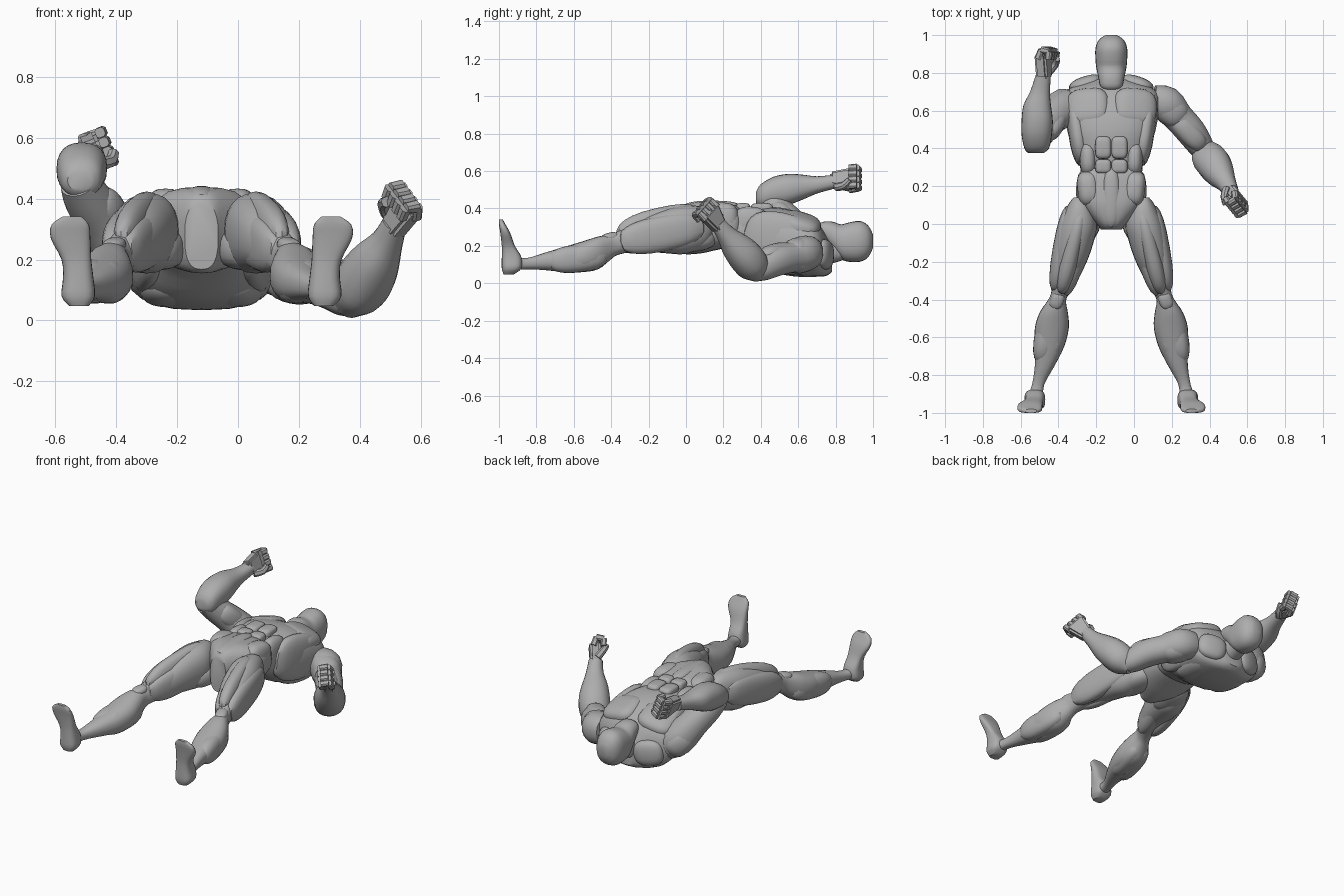
import bpy
import bmesh
import math
from mathutils import Vector, Matrix

cube = bpy.data.objects.get("Cube")
if cube:
    bpy.data.objects.remove(cube, do_unlink=True)

MIDLINE = -0.12  # the body's plane of symmetry

grey = bpy.data.materials.new("plain grey")
grey.use_nodes = True
grey.diffuse_color = (0.42, 0.42, 0.42, 1)
grey.node_tree.nodes["Principled BSDF"].inputs["Base Color"].default_value = grey.diffuse_color


def finish(name, bm, side=1, angle=35):
    """Optionally reflect the mesh across the midline, then turn it into a smooth object."""
    if side < 0:
        for vert in bm.verts:
            vert.co.x = 2 * MIDLINE - vert.co.x
    bmesh.ops.recalc_face_normals(bm, faces=bm.faces)
    mesh = bpy.data.meshes.new(name)
    bm.to_mesh(mesh)
    bm.free()
    mesh.materials.append(grey)
    obj = bpy.data.objects.new(name, mesh)
    bpy.context.collection.objects.link(obj)
    bpy.ops.object.select_all(action="DESELECT")
    obj.select_set(True)
    bpy.context.view_layer.objects.active = obj
    bpy.ops.object.shade_smooth_by_angle(angle=math.radians(angle))


def rounded(angle, power):
    """Point on a superellipse; a lower power gives a squarer outline."""
    c, s = math.cos(angle), math.sin(angle)
    return (math.copysign(abs(c) ** power, c), math.copysign(abs(s) ** power, s))


def refine(rows, steps):
    """Catmull-Rom interpolation between the given rows."""
    result = []
    for i in range(len(rows) - 1):
        p, q, r, s = (rows[max(0, min(len(rows) - 1, i + k))] for k in (-1, 0, 1, 2))
        for step in range(steps):
            t = step / steps
            result.append([b + 0.5 * t * (c - a + t * (2 * a - 5 * b + 4 * c - d + t * (3 * (b - c) + d - a)))
                           for a, b, c, d in zip(p, q, r, s)])
    result.append(list(rows[-1]))
    return result


def skin(name, rings, side):
    """Bridge a list of point rings and cap both ends."""
    bm = bmesh.new()
    loops = [[bm.verts.new(point) for point in ring] for ring in rings]
    for low, high in zip(loops, loops[1:]):
        for i in range(len(low)):
            j = (i + 1) % len(low)
            bm.faces.new((low[i], low[j], high[j], high[i]))
    bm.faces.new(loops[0])
    bm.faces.new(loops[-1])
    finish(name, bm, side)


def loft(name, axis, rows, side=1, power=0.85, sides=24):
    """Sections across the y or z axis, each row: station, x range, other range."""
    rings = []
    for t, x0, x1, b0, b1 in refine(rows, 3):
        ring = []
        for k in range(sides):
            u, v = rounded(math.tau * k / sides, power)
            x = (x0 + x1) / 2 + u * (x1 - x0) / 2
            b = (b0 + b1) / 2 + v * (b1 - b0) / 2
            ring.append((x, t, b) if axis == "y" else (x, b, t))
        rings.append(ring)
    skin(name, rings, side)


def body(name, rows, power=0.85):
    """Symmetric loft, each row: y, half width, lowest z, highest z."""
    loft(name, "y", [(y, MIDLINE - w, MIDLINE + w, low, high) for y, w, low, high in rows], power=power)


def tube(name, rows, sides=18, steps=3, power=0.9, matrix=Matrix()):
    """Round limb along a path, each row: x, y, z, radius."""
    rows = refine(rows, steps)
    points = [Vector(row[:3]) for row in rows]
    rings = []
    for i, (point, row) in enumerate(zip(points, rows)):
        along = (points[min(i + 1, len(points) - 1)] - points[max(i - 1, 0)]).normalized()
        across = along.cross(Vector((0, 0, 1))).normalized()
        up = across.cross(along)
        ring = []
        for k in range(sides):
            u, v = rounded(math.tau * (k + 0.5) / sides, power)
            ring.append(matrix @ (point + (across * u + up * v) * row[3]))
        rings.append(ring)
    skin(name, rings, 1)


def lobe(name, start, end, width, depth, side=1, power=0.8, roll=0):
    """Muscle bulge stretched between two points, rolled about its length in degrees."""
    start, end = Vector(start), Vector(end)
    along = (end - start).normalized()
    across = along.cross(Vector((0, 0, 1))).normalized()
    across.rotate(Matrix.Rotation(math.radians(roll), 3, along))
    up = across.cross(along)
    frame = Matrix((across * width, along * (end - start).length / 2, up * depth)).transposed()
    bm = bmesh.new()
    bmesh.ops.create_uvsphere(bm, u_segments=20, v_segments=12, radius=1)
    for vert in bm.verts:
        x, y, z = (math.copysign(abs(c) ** power, c) for c in vert.co)
        vert.co = (start + end) / 2 + frame @ Vector((x, y, z))
    finish(name, bm, side)


# Head, neck and torso
body("head", [(0.71, .035, .26, .31), (0.73, .058, .24, .328), (0.78, .07, .185, .33), (0.83, .08, .13, .315),
              (0.87, .084, .115, .325), (0.93, .084, .115, .333), (0.975, .066, .14, .308), (1.0, .03, .19, .26)])
body("neck", [(0.68, .08, .08, .27), (0.76, .062, .1, .25), (0.86, .06, .13, .25)])
body("ribcage", [(0.78, .06, .06, .2), (0.75, .14, .04, .255), (0.7, .245, .035, .325), (0.6, .25, .035, .38),
                 (0.5, .235, .05, .405), (0.42, .208, .08, .405), (0.33, .17, .15, .395), (0.25, .162, .19, .39)],
     power=0.76)
body("pelvis", [(0.295, .135, .22, .4), (0.26, .175, .2, .42), (0.15, .186, .175, .436),
                (0.08, .15, .16, .438), (0.0, .078, .155, .422), (-0.03, .055, .168, .385)], power=0.74)
lobe("lower_abdomen", (MIDLINE, .3, .4), (MIDLINE, -.02, .4), .05, .042)

for side, label in ((1, "left"), (-1, "right")):
    # Trunk muscles
    lobe(label + "_pectoral", (.005, .715, .275), (.0, .515, .34), .118, .062, side, 0.68, -14)
    lobe(label + "_trapezius", (-.07, .765, .14), (.1, .71, .17), .045, .08, side)
    lobe(label + "_latissimus", (.085, .68, .2), (.035, .31, .28), .05, .14, side)
    lobe(label + "_shoulder_blade", (.0, .73, .11), (-.03, .42, .13), .1, .075, side)
    lobe(label + "_oblique", (.005, .44, .32), (.0, .25, .33), .045, .085, side)
    lobe(label + "_hip", (.01, .28, .34), (-.01, .09, .35), .06, .088, side, 0.68)
    lobe(label + "_glute", (-.01, .16, .25), (.05, -.1, .225), .09, .07, side)
    for row, (y, half) in enumerate(((0.405, .06), (0.305, .038))):
        lobe(f"{label}_abdominal_{row}", (MIDLINE + .043, y + half, .395), (MIDLINE + .043, y - half, .395),
             .043, .034, side, 0.55)

    # Leg
    loft(label + "_leg", "y", [
        (.14, .03, .08, .27, .37), (.1, -.01, .11, .2, .405), (0, -.045, .155, .157, .418), (-.1, -.025, .175, .16, .4),
        (-.2, .01, .185, .168, .365), (-.3, .06, .19, .165, .31), (-.37, .105, .2, .15, .275),
        (-.41, .12, .22, .12, .26), (-.47, .11, .26, .075, .25), (-.55, .105, .285, .06, .225),
        (-.65, .13, .285, .06, .195), (-.75, .18, .285, .07, .165), (-.85, .235, .3, .075, .135),
        (-.92, .24, .325, .07, .14)], side)
    lobe(label + "_outer_thigh", (.1, .1, .31), (.18, -.36, .22), .05, .095, side)
    lobe(label + "_front_thigh", (.03, .1, .36), (.145, -.37, .25), .05, .1, side)
    lobe(label + "_inner_thigh", (0, .02, .3), (.13, -.38, .22), .05, .09, side)
    lobe(label + "_kneecap", (.15, -.36, .255), (.185, -.45, .235), .036, .026, side)
    lobe(label + "_outer_calf", (.2, -.42, .15), (.255, -.74, .115), .058, .074, side)
    lobe(label + "_inner_calf", (.15, -.42, .15), (.205, -.72, .115), .058, .074, side)
    loft(label + "_foot", "z", [
        (.048, .25, .315, -.975, -.92), (.08, .23, .34, -.985, -.88), (.14, .235, .335, -.985, -.88),
        (.2, .242, .34, -.985, -.915), (.27, .245, .375, -.993, -.94), (.315, .25, .372, -1, -.965),
        (.342, .275, .335, -1, -.98)], side, power=0.68)

# Left arm, hanging outward with the elbow bent
tube("left_upper_arm", [(.1, .655, .17, .08), (.17, .635, .16, .095), (.23, .57, .14, .082), (.3, .49, .12, .08),
                        (.355, .41, .08, .068), (.375, .37, .06, .052)])
lobe("left_deltoid", (.11, .675, .17), (.27, .54, .13), .085, .095)
lobe("left_biceps", (.2, .58, .17), (.37, .4, .13), .06, .065)
tube("left_forearm", [(.355, .395, .03, .035), (.382, .365, .08, .082), (.42, .32, .14, .092), (.455, .265, .2, .078),
                      (.49, .215, .26, .052), (.515, .17, .32, .04)])

# Right arm, raised with the forearm beside the head
tube("right_upper_arm", [(-.31, .63, .18, .085), (-.375, .61, .23, .098), (-.44, .555, .32, .085),
                         (-.495, .48, .4, .075), (-.525, .42, .455, .06)])
lobe("right_deltoid", (-.33, .655, .15), (-.435, .575, .3), .095, .08)
lobe("right_biceps", (-.39, .6, .28), (-.465, .46, .42), .06, .063)
loft("right_forearm", "y", [
    (.375, -.56, -.48, .43, .49), (.4, -.58, -.45, .405, .53), (.47, -.595, -.435, .41, .57),
    (.55, -.595, -.43, .42, .585), (.63, -.585, -.44, .45, .58), (.7, -.55, -.445, .48, .572),
    (.79, -.52, -.44, .505, .58)])


def fist(label, wrist, forward, stack, thumb):
    """Closed hand: fingers are stacked along one axis and curl across the palm."""
    forward = Vector(forward).normalized()
    stack = Vector(stack)
    stack = (stack - forward * stack.dot(forward)).normalized()
    curl = forward.cross(stack)
    place = Matrix.Translation(wrist) @ Matrix((curl, forward, stack)).transposed().to_4x4()
    # Palm block, narrowed toward the wrist
    bm = bmesh.new()
    bmesh.ops.create_cube(bm, size=1)
    for vert in bm.verts:
        spread = 0.13 if vert.co.y > 0 else 0.075
        vert.co = (vert.co.x * .065, vert.co.y * .13 + .05, vert.co.z * spread)
    bmesh.ops.bevel(bm, geom=bm.edges[:], offset=.012, segments=2, affect="EDGES")
    bm.transform(place)
    finish(label + "_palm", bm)
    # Each finger is a chain of three squarish segments
    joints = [(-.012, .09), (.008, .138), (.052, .128), (.046, .086)]
    for finger in range(4):
        z = (finger - 1.5) * .034
        for part, (a, b) in enumerate(zip(joints, joints[1:])):
            tube(f"{label}_finger_{finger}_{part}", [(*a, z, .019), (*b, z, .017)], 8, 1, 0.7, place)
    tube(label + "_thumb", [(.01, .02, thumb * .045, .022), (.045, .06, thumb * .05, .02),
                            (.065, .09, thumb * .025, .017)], 8, 2, 0.8, place)


fist("left", (.512, .175, .305), (.42, -.5, .75), (-.5, .6, .6), 1)
fist("right", (-.478, .785, .553), (0, 1, 0), (-.35, 0, .9), -1)
